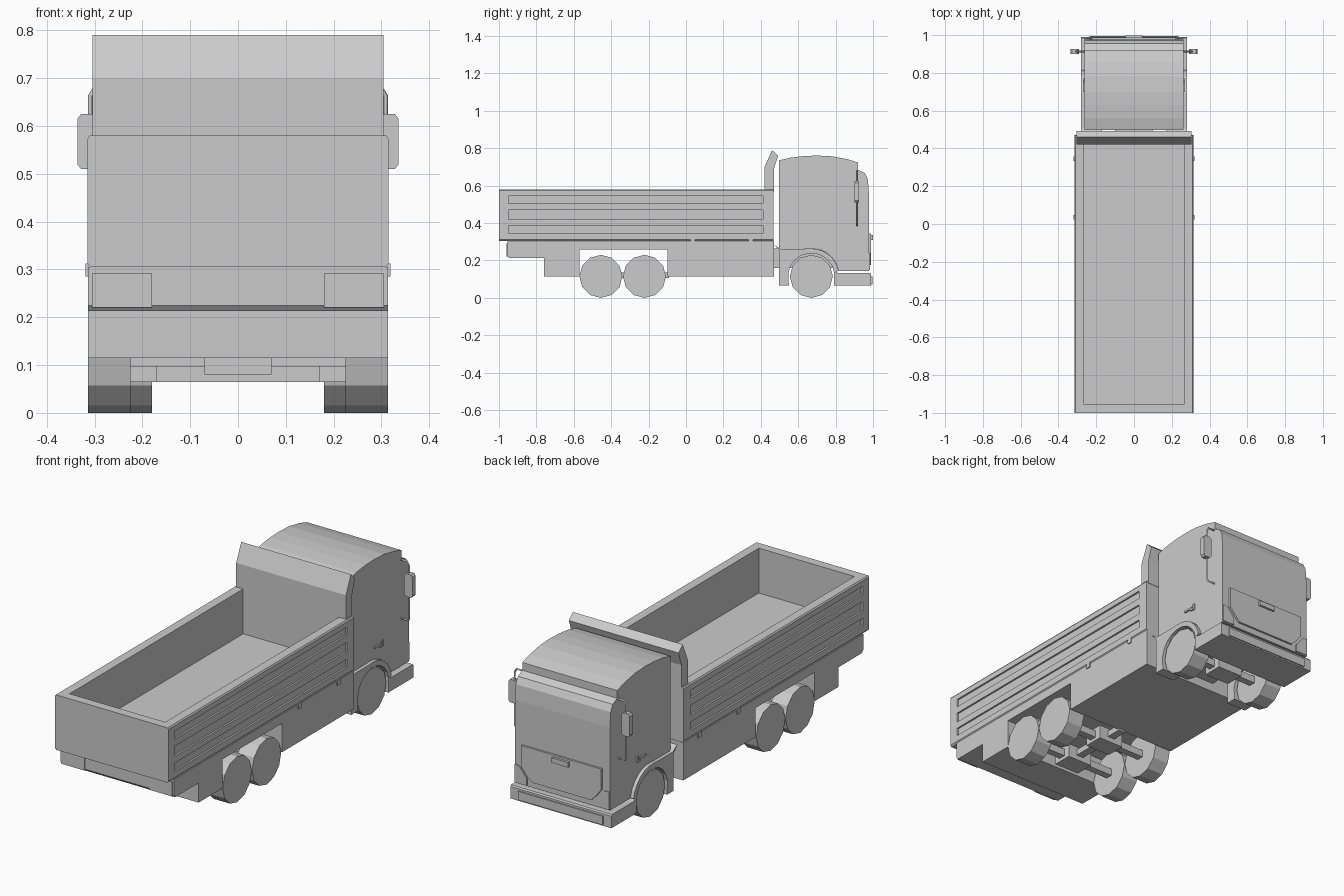
import bpy, bmesh, math

if "Cube" in bpy.data.objects:
    bpy.data.objects.remove(bpy.data.objects["Cube"])


def finish(name, bm, mirror=False):
    bmesh.ops.recalc_face_normals(bm, faces=bm.faces)
    me = bpy.data.meshes.new(name)
    bm.to_mesh(me)
    bm.free()
    ob = bpy.data.objects.new(name, me)
    bpy.context.collection.objects.link(ob)
    if mirror:
        ob.modifiers.new("mirror", 'MIRROR')
    return ob


def add_prism(bm, pts, a, b, axis='x'):
    """Extrude a 2D outline from a to b: (y, z) along x, or (x, z) along y."""
    place = (lambda p, t: (t, p[0], p[1])) if axis == 'x' else (lambda p, t: (p[0], t, p[1]))
    lo = [bm.verts.new(place(p, a)) for p in pts]
    hi = [bm.verts.new(place(p, b)) for p in pts]
    bm.faces.new(lo)
    bm.faces.new(hi[::-1])
    n = len(pts)
    for i in range(n):
        j = (i + 1) % n
        bm.faces.new((lo[i], lo[j], hi[j], hi[i]))


def prism(name, pts, a, b, axis='x', mirror=False):
    bm = bmesh.new()
    add_prism(bm, pts, a, b, axis)
    return finish(name, bm, mirror)


def rect(u0, u1, z0, z1):
    return [(u0, z0), (u1, z0), (u1, z1), (u0, z1)]


def box(name, x0, x1, y0, y1, z0, z1, mirror=False):
    return prism(name, rect(y0, y1, z0, z1), x0, x1, mirror=mirror)


def arc(cy, cz, r, a0, a1, n):
    return [(cy + r * math.cos(math.radians(a0 + (a1 - a0) * i / n)),
             cz + r * math.sin(math.radians(a0 + (a1 - a0) * i / n))) for i in range(n + 1)]


def cut(target, cutter):
    cutter.hide_render = True
    cutter.display_type = 'WIRE'
    m = target.modifiers.new("cut", 'BOOLEAN')
    m.operation = 'DIFFERENCE'
    m.solver = 'EXACT'
    m.object = cutter


# Cargo bed: open box with three long recessed panels on each side
bed = prism("cargo_bed", [(-.308, .305), (.308, .305), (.315, .313), (.315, .573),
                          (.31, .58), (-.31, .58), (-.315, .573), (-.315, .313)], -1, .468, 'y')
bm = bmesh.new()
add_prism(bm, rect(-.955, .42, .355, .7), -.265, .265)
for z0, z1 in ((.345, .386), (.42, .47), (.505, .546)):
    for s in (-1, 1):
        add_prism(bm, rect(-.95, .412, z0, z1), s * .306, s * .34)
cut(bed, finish("bed_cutter", bm))

# Headboard with the forward-leaning lip
prism("headboard", [(.42, .57), (.42, .70), (.46, .79), (.493, .76), (.47, .69), (.47, .57)],
      -.304, .304)

# Lower body with the rear wheel well
prism("lower_body", [(-.955, .305), (-.955, .225), (-.945, .213), (-.76, .213), (-.76, .115),
                     (-.57, .115), (-.57, .26), (-.10, .26), (-.10, .115), (.47, .115),
                     (.47, .305)], -.314, .314)
box("tail_light", .18, .305, -.96, -.95, .22, .292, mirror=True)
for y in (.035, .345):
    box("side_latch", .31, .319, y - .012, y + .012, .285, .312, mirror=True)

# Cab
WY, WZ = .67, .115
prism("cab", [(.497, .262), (.497, .735), (.56, .75), (.63, .758), (.70, .761), (.78, .757),
              (.86, .742), (.92, .724), (.92, .685), (.955, .668), (.972, .635), (.978, .56),
              (.978, .145), (.815, .145)] + arc(WY, WZ, .15, 13, 100, 6), -.263, .263)
prism("fender", [(.497, .065), (.497, .255), (.47, .285), (.505, .262), (.62, .262)]
      + arc(WY, WZ, .149, 95, 12, 6) + arc(WY, WZ, .124, 8, 172, 9) + [(.55, .065)],
      .17, .28, mirror=True)

# Bumper, its centre panel and the front hatch
prism("bumper", [(.79, .065), (.99, .065), (.99, .125), (.985, .132), (.82, .132), (.79, .14)],
      -.28, .28)
box("bumper_panel", -.235, .235, .985, .996, .072, .115)
prism("front_hatch", [(-.165, .175), (.165, .175), (.185, .195), (.222, .24), (.222, .345),
                      (-.222, .345), (-.222, .24), (-.185, .195)], .97, .988, 'y')
box("hatch_handle", -.045, .045, .98, .999, .31, .335)
prism("headlight", [(.262, .15), (.262, .24), (.235, .235), (.195, .185), (.195, .15)],
      .97, .983, 'y', mirror=True)

# Door handles
prism("door_handle", [(.70, .315), (.745, .315), (.745, .305), (.77, .305), (.77, .335),
                      (.76, .335), (.76, .313), (.752, .313), (.752, .325), (.70, .325)],
      .255, .27, mirror=True)

# Mirrors on bent tube arms
prism("side_mirror", [(.29, .52), (.30, .51), (.328, .51), (.336, .52), (.336, .615),
                      (.328, .625), (.30, .625), (.29, .615)], .90, .926, 'y', mirror=True)
for s in (-1, 1):
    cu = bpy.data.curves.new("mirror_arm", 'CURVE')
    cu.dimensions = '3D'
    cu.bevel_depth = .005
    cu.bevel_resolution = 0
    cu.use_fill_caps = True
    path = [(.25, .68), (.298, .68), (.309, .662), (.309, .395), (.302, .385), (.25, .385)]
    sp = cu.splines.new('POLY')
    sp.points.add(len(path) - 1)
    for p, (x, z) in zip(sp.points, path):
        p.co = (s * x, .914, z, 1)
    bpy.context.collection.objects.link(bpy.data.objects.new("mirror_arm", cu))

# Twelve-sided wheels, axles and differentials
for y, x0, x1 in ((WY, .18, .272), (-.222, .225, .314), (-.455, .225, .314)):
    prism("wheel", arc(y, WZ, .115, -90, 240, 11), x0, x1, mirror=True)
    box("axle", -x0 - .01, x0 + .01, y - .018, y + .018, .097, .133)
    box("differential", -.07, .07, y - .05, y + .05, .08, .15)

# Frame under the cab
box("cab_frame", -.1, .1, .46, .82, .16, .265)
box("drive_shaft", -.02, .02, -.455, -.09, .105, .135)
